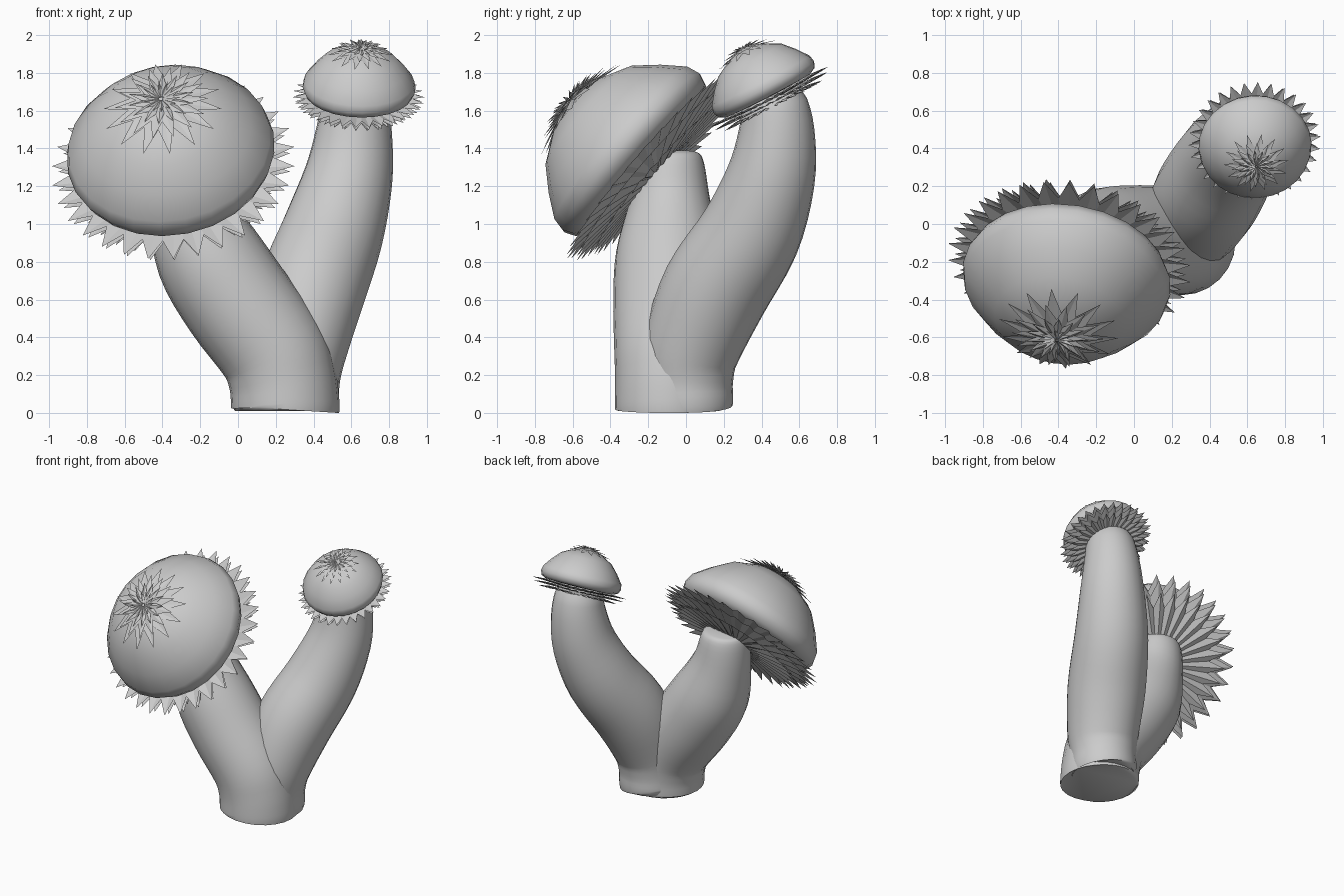
import bpy, bmesh, math
from mathutils import Vector, Matrix

if "Cube" in bpy.data.objects:
    bpy.data.objects.remove(bpy.data.objects["Cube"])


def finish(name, bm, smooth):
    bmesh.ops.recalc_face_normals(bm, faces=bm.faces)
    me = bpy.data.meshes.new(name)
    bm.to_mesh(me)
    bm.free()
    ob = bpy.data.objects.new(name, me)
    bpy.context.collection.objects.link(ob)
    if smooth:
        bpy.ops.object.select_all(action='DESELECT')
        ob.select_set(True)
        bpy.context.view_layer.objects.active = ob
        bpy.ops.object.shade_smooth_by_angle(angle=math.radians(50))
    return ob


def bridge(bm, a, b):
    n = len(a)
    for i in range(n):
        bm.faces.new((a[i], a[(i + 1) % n], b[(i + 1) % n], b[i]))


def catmull(p0, p1, p2, p3, t):
    return 0.5 * (2 * p1 + (p2 - p0) * t + (2 * p0 - 5 * p1 + 4 * p2 - p3) * t * t
                  + (3 * p1 - p0 - 3 * p2 + p3) * t ** 3)


# Tapered tube through (x, y, z, radius) points
def stem(name, pts, sides=24, steps=4):
    p = [Vector(q) for q in pts]
    p = [2 * p[0] - p[1]] + p + [2 * p[-1] - p[-2]]
    path = [catmull(*p[i:i + 4], s / steps) for i in range(len(p) - 3) for s in range(steps)]
    path.append(p[-2])
    bm = bmesh.new()
    rings = []
    for i, q in enumerate(path):
        tan = path[min(i + 1, len(path) - 1)].xyz - path[max(i - 1, 0)].xyz
        if i == 0:
            tan = Vector((0, 0, 1))
        rot = Vector((0, 0, 1)).rotation_difference(tan)
        k = 0.93 if i in (0, len(path) - 1) else 1.0      # softened ends
        rings.append([bm.verts.new(q.xyz + rot @ Vector((math.cos(a), math.sin(a), 0)) * q.w * k)
                      for a in (math.tau * j / sides for j in range(sides))])
    for a, b in zip(rings, rings[1:]):
        bridge(bm, a, b)
    bm.faces.new(rings[0])
    bm.faces.new(rings[-1])
    return finish(name, bm, True)


# Domed cap turned from a (radius, height) profile
DOME = [(0.30, -0.05), (0.47, -0.04), (0.53, -0.01), (0.555, 0.05), (0.54, 0.12), (0.455, 0.235),
        (0.35, 0.35), (0.20, 0.43), (0.08, 0.455)]


def dome(name, M, sides=24):
    bm = bmesh.new()
    rings = [[bm.verts.new(M @ Vector((r * math.cos(a), r * math.sin(a), h)))
              for a in (math.tau * j / sides for j in range(sides))] for r, h in DOME]
    for a, b in zip(rings, rings[1:]):
        bridge(bm, a, b)
    bm.faces.new(rings[0])
    bm.faces.new(rings[-1])
    return finish(name, bm, True)


# Nested pleated stars: each layer is (inner r, inner h, valley r, valley h, tip r, tip h)
def star(name, M, n, layers, twist):
    bm = bmesh.new()
    for k, (ri, hi, rv, hv, rt, ht) in enumerate(layers):
        inner, outer = [], []
        for j in range(2 * n):
            a = math.pi * (j + twist * k) / n
            d = Vector((math.cos(a), math.sin(a), 0))
            r, h = (rt, ht) if j % 2 == 0 else (rv, hv)
            inner.append(bm.verts.new(M @ (d * ri + Vector((0, 0, hi)))))
            outer.append(bm.verts.new(M @ (d * r + Vector((0, 0, h)))))
        bridge(bm, inner, outer)
    return finish(name, bm, False)


FRILL = [(0.20, -0.09, 0.53, -0.05, 0.65, -0.06),
         (0.18, -0.12, 0.50, -0.09, 0.62, -0.105),
         (0.15, -0.14, 0.42, -0.13, 0.54, -0.155)]
CREST = [(0.02, 0.475, 0.18, 0.445, 0.32, 0.405),
         (0.02, 0.485, 0.14, 0.462, 0.25, 0.455),
         (0.02, 0.490, 0.10, 0.478, 0.18, 0.490),
         (0.01, 0.490, 0.05, 0.485, 0.11, 0.510)]


def mushroom_head(prefix, centre, axis, size):
    M = (Matrix.Translation(centre) @ Vector(axis).to_track_quat('Z', 'Y').to_matrix().to_4x4()
         @ Matrix.Scale(size, 4))
    dome(prefix + "_cap", M)
    star(prefix + "_gill_frill", M, 30, FRILL, 0.0)
    star(prefix + "_top_star", M, 14, CREST, 0.6)


# Stems
stem("large_stem", [(0.25, -0.09, 0.01, 0.285), (0.25, -0.09, 0.05, 0.287), (0.235, -0.09, 0.18, 0.285),
                    (0.18, -0.09, 0.34, 0.29), (-0.01, -0.09, 0.60, 0.295), (-0.165, -0.09, 0.85, 0.28),
                    (-0.26, -0.085, 1.12, 0.215), (-0.29, -0.08, 1.33, 0.175), (-0.295, -0.08, 1.38, 0.14)])
stem("small_stem", [(0.29, 0.01, 0.03, 0.235), (0.295, 0.01, 0.07, 0.24), (0.30, 0.01, 0.18, 0.24),
                    (0.32, 0.03, 0.35, 0.26), (0.39, 0.155, 0.65, 0.285), (0.50, 0.34, 0.95, 0.27),
                    (0.585, 0.45, 1.25, 0.235), (0.615, 0.48, 1.50, 0.20), (0.62, 0.46, 1.68, 0.17)])

# Caps with frills and crests
mushroom_head("large", (-0.35, -0.25, 1.345), (-0.12, -0.75, 0.65), 1.0)
mushroom_head("small", (0.64, 0.425, 1.70), (0.03, -0.46, 0.89), 0.54)
